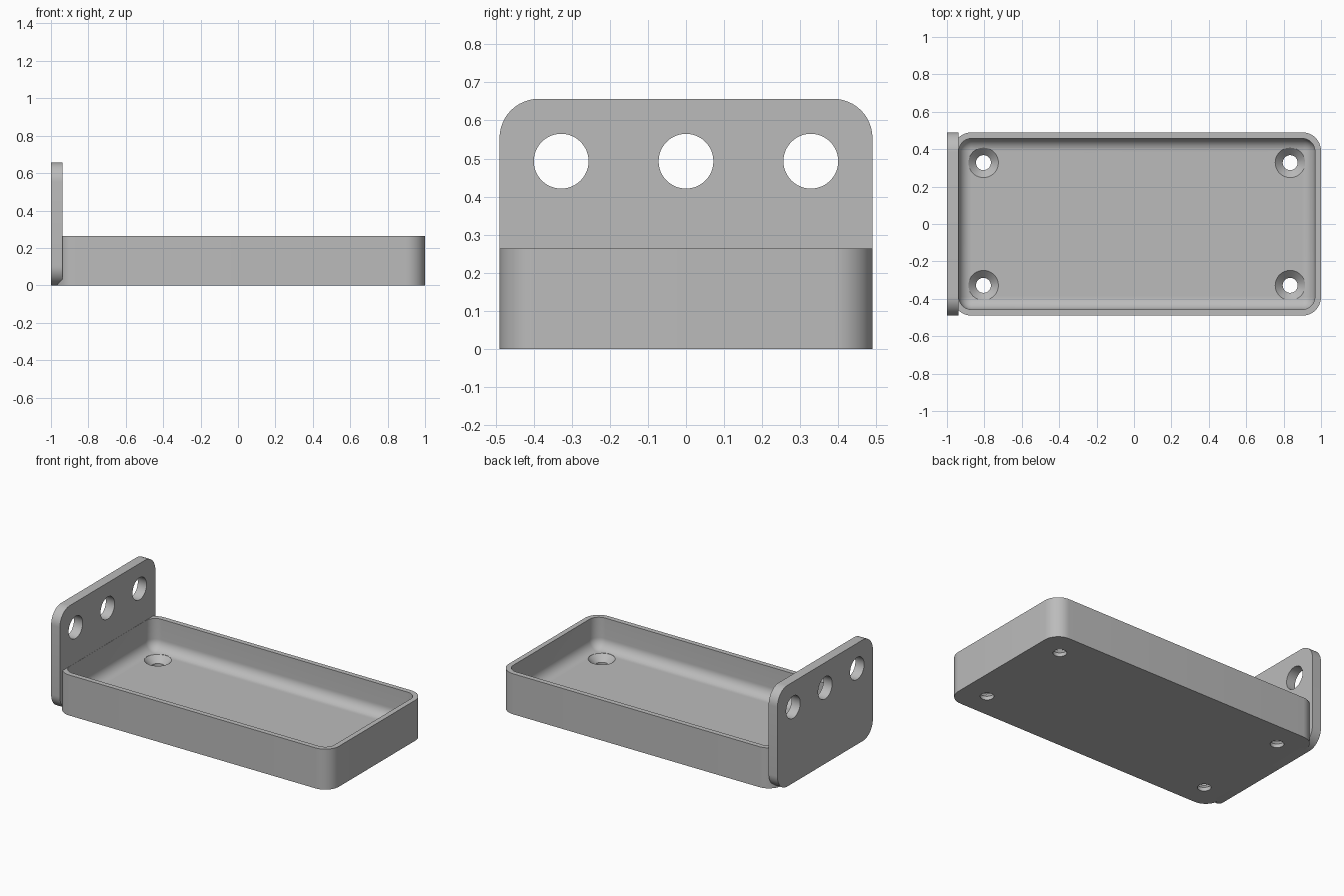
import bpy, bmesh, math
from math import pi, sin, cos

cube = bpy.data.objects.get("Cube")
if cube:
    bpy.data.objects.remove(cube, do_unlink=True)

grey = bpy.data.materials.new("plain_grey")
grey.use_nodes = True
colour = (0.5, 0.5, 0.5, 1)
grey.diffuse_color = colour
grey.node_tree.nodes["Principled BSDF"].inputs["Base Color"].default_value = colour

WALL, FLOOR, RIM = 0.033, 0.064, 0.263
HALF_Y, CORNER, STEPS = 0.49, 0.1, 12


def rounded_rect(u0, u1, v0, v1, r):
    """Counter-clockwise outline with rounded corners."""
    pts = []
    centres = [(u1 - r, v1 - r), (u0 + r, v1 - r), (u0 + r, v0 + r), (u1 - r, v0 + r)]
    for k, (cu, cv) in enumerate(centres):
        for i in range(STEPS + 1):
            a = (k + i / STEPS) * pi / 2
            pts.append((cu + r * cos(a), cv + r * sin(a)))
    return pts


def circle(cu, cv, r, n=48):
    return [(cu + r * cos(2 * pi * i / n), cv + r * sin(2 * pi * i / n)) for i in range(n)]


def loft(name, rings):
    """Skin a closed solid through a list of rings of 3D points."""
    bm = bmesh.new()
    loops = [[bm.verts.new(p) for p in ring] for ring in rings]
    n = len(loops[0])
    for low, high in zip(loops, loops[1:]):
        for i in range(n):
            j = (i + 1) % n
            bm.faces.new((low[i], low[j], high[j], high[i]))
    bm.faces.new(loops[0][::-1])
    bm.faces.new(loops[-1])
    bmesh.ops.recalc_face_normals(bm, faces=bm.faces)
    mesh = bpy.data.meshes.new(name)
    bm.to_mesh(mesh)
    bm.free()
    mesh.materials.append(grey)
    obj = bpy.data.objects.new(name, mesh)
    bpy.context.collection.objects.link(obj)
    return obj


def drill(obj, cutters):
    """Cut each cutter from the part, then shade it smooth with sharp edges."""
    bpy.ops.object.select_all(action="DESELECT")
    bpy.context.view_layer.objects.active = obj
    obj.select_set(True)
    for cutter in cutters:
        cutter.hide_render = True
        mod = obj.modifiers.new("hole", "BOOLEAN")
        mod.operation, mod.solver, mod.object = "DIFFERENCE", "EXACT", cutter
        bpy.ops.object.modifier_apply(modifier=mod.name)
        bpy.data.objects.remove(cutter, do_unlink=True)
    bpy.ops.object.shade_smooth_by_angle(angle=math.radians(30))


# Tray: outer shell up to the rim, then down inside with a rounded floor edge
def tray_ring(inset, z):
    r = max(CORNER - inset, 0.002)
    outline = rounded_rect(-0.969 + inset, 1 - inset, -HALF_Y + inset, HALF_Y - inset, r)
    return [(x, y, z) for x, y in outline]


fillet = CORNER - WALL
rings = [tray_ring(0, 0), tray_ring(0, RIM), tray_ring(WALL, RIM)]
for i in range(STEPS + 1):
    a = i / STEPS * pi / 2
    rings.append(tray_ring(WALL + fillet * (1 - cos(a)), FLOOR + fillet * (1 - sin(a))))
tray = loft("tray", rings)

# Countersunk screw holes in the tray floor
screw_profile = [(-0.1, 0.04), (0.024, 0.04), (FLOOR, 0.08), (0.2, 0.08)]
drill(tray, [
    loft("screw_cutter", [[(u, v, z) for u, v in circle(x, y, r)] for z, r in screw_profile])
    for x in (-0.805, 0.835) for y in (-0.328, 0.328)])

# Upright end plate with three round holes
plate_outline = rounded_rect(-HALF_Y, HALF_Y, 0, 0.657, CORNER + 0.003)
plate = loft("end_plate", [[(x, y, z) for y, z in plate_outline] for x in (-1, -0.937)])
drill(plate, [
    loft("hole_cutter", [[(x, u, v) for u, v in circle(y, 0.493, 0.072)] for x in (-1.1, -0.8)])
    for y in (-0.328, 0, 0.328)])
